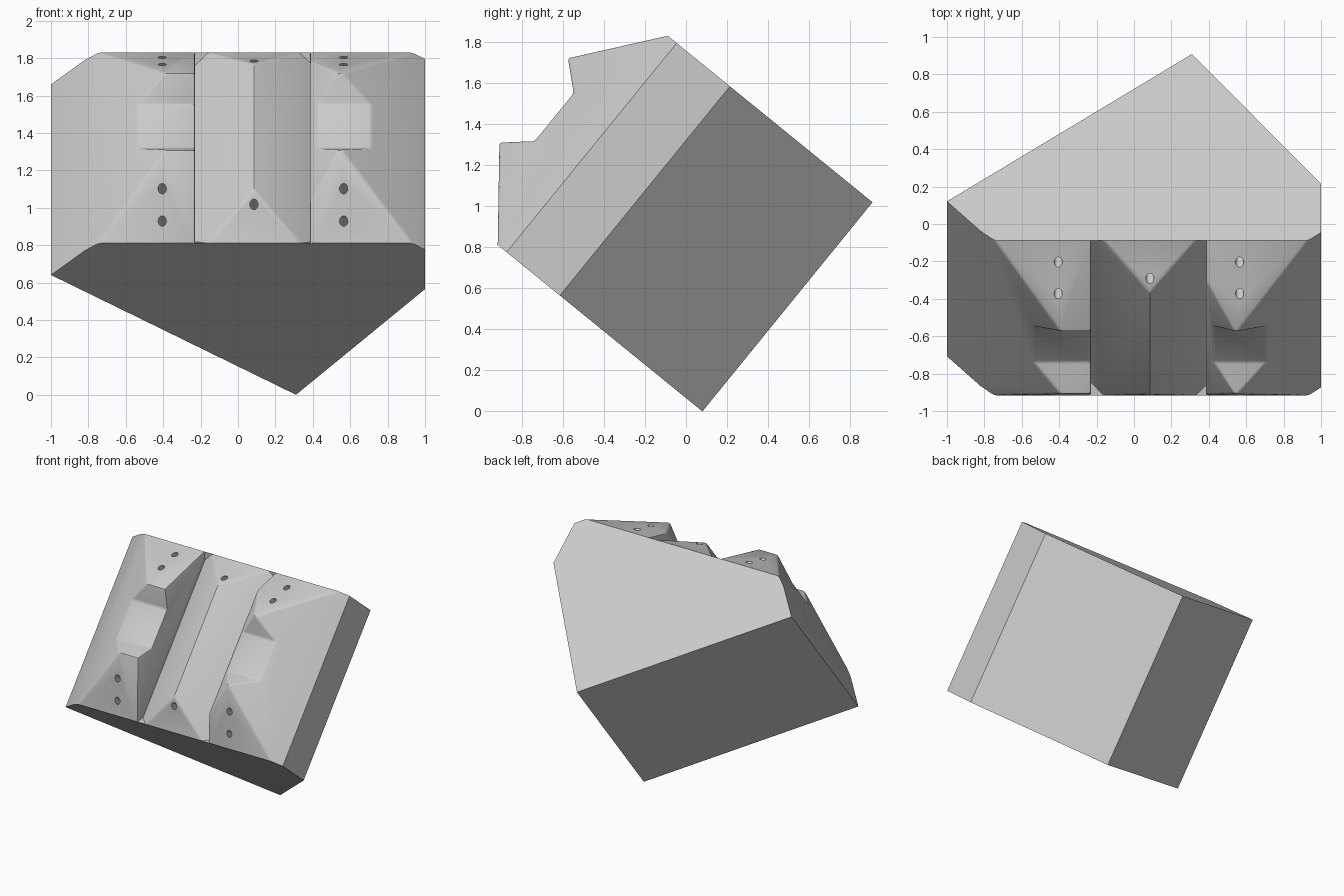
import bpy
import bmesh
from mathutils import Matrix, Vector

cube = bpy.data.objects.get("Cube")
if cube:
    bpy.data.objects.remove(cube, do_unlink=True)

LENGTH = 1.313        # block length along its tilted axis
MID = LENGTH / 2

grey = bpy.data.materials.new("plain_grey")
grey.use_nodes = True
COLOUR = (0.6, 0.6, 0.6, 1)
grey.diffuse_color = COLOUR
grey.node_tree.nodes["Principled BSDF"].inputs["Base Color"].default_value = COLOUR


def make_object(name, bm):
    bmesh.ops.recalc_face_normals(bm, faces=bm.faces)
    mesh = bpy.data.meshes.new(name)
    bm.to_mesh(mesh)
    bm.free()
    mesh.materials.append(grey)
    obj = bpy.data.objects.new(name, mesh)
    bpy.context.collection.objects.link(obj)
    return obj


def prism(name, points, sweep):
    """Extrude a closed outline along the sweep vector."""
    bm = bmesh.new()
    face = bm.faces.new([bm.verts.new(p) for p in points])
    new = bmesh.ops.extrude_face_region(bm, geom=[face])["geom"]
    bmesh.ops.translate(bm, vec=Vector(sweep),
                        verts=[v for v in new if isinstance(v, bmesh.types.BMVert)])
    return make_object(name, bm)


def combine(target, tool, operation):
    """Apply a boolean and throw the tool away."""
    mod = target.modifiers.new("cut", "BOOLEAN")
    mod.operation = operation
    mod.solver = "EXACT"
    mod.object = tool
    bpy.context.view_layer.update()
    graph = bpy.context.evaluated_depsgraph_get()
    mesh = bpy.data.meshes.new_from_object(target.evaluated_get(graph))
    target.modifiers.clear()
    target.data = mesh
    bpy.data.objects.remove(tool, do_unlink=True)


# Block cross-section: pointed back, three ridges in front
section = [(0.31, 0), (1, 0.895), (1, 1.229), (0.545, 1.6), (0.385, 1.42),
           (0.385, 1.246), (0.085, 1.462), (-0.23, 1.235), (-0.23, 1.62),
           (-0.36, 1.62), (-0.82, 1.22), (-1, 1.015)]
block = prism("faceted_block", [(x, -0.1, d) for x, d in section],
              (0, LENGTH + 0.2, 0))

# Lengthwise profile: sloping ends with a notch across the tall ridges
half = [(0, -0.1), (0, 1.285), (0.392, 1.593), (0.506, 1.464)]
profile = half + [(LENGTH - s, d) for s, d in reversed(half)]
combine(block, prism("profile_cutter", [(-1.2, s, d) for s, d in profile],
                     (2.4, 0, 0)), "INTERSECT")

# Soften the ridge and notch edges
bm = bmesh.new()
bm.from_mesh(block.data)
bmesh.ops.remove_doubles(bm, verts=bm.verts, dist=0.0005)
bmesh.ops.dissolve_limit(bm, angle_limit=0.01, verts=bm.verts, edges=bm.edges)
soft = [e for e in bm.edges if max(v.co.z for v in e.verts) > 1.3
        and len(e.link_faces) == 2 and e.calc_face_angle(0) > 0.2]
bmesh.ops.bevel(bm, geom=soft, offset=0.012, offset_type="OFFSET", segments=2,
                profile=0.5, affect="EDGES", clamp_overlap=True)
bm.to_mesh(block.data)
bm.free()

# Small rims closing the valley ends
for side in (0, 1):
    rim = [(0, 1.2), (0, 1.285), (0.085, 1.2)]
    outline = [(-0.235, LENGTH - s if side else s, d) for s, d in rim]
    combine(block, prism("end_rim", outline, (0.625, 0, 0)), "UNION")

# Bolt holes, mirrored at both ends
for x, spots in ((-0.405, (0.093, 0.229)), (0.085, (0.163,)), (0.565, (0.093, 0.229))):
    for spot in spots:
        for s in (spot, LENGTH - spot):
            hole = bmesh.new()
            bmesh.ops.create_cone(hole, cap_ends=True, segments=20, radius1=0.022,
                                  radius2=0.022, depth=0.6,
                                  matrix=Matrix.Translation((x, s, 1.5)))
            combine(block, make_object("hole_cutter", hole), "DIFFERENCE")

# Tilt the block into place
tilt = Matrix(((1, 0, 0, 0), (0, 0.631, -0.776, 0.08),
               (0, 0.776, 0.631, 0), (0, 0, 0, 1)))
block.data.transform(tilt)

bpy.ops.object.select_all(action="DESELECT")
block.select_set(True)
bpy.context.view_layer.objects.active = block
bpy.ops.object.shade_smooth_by_angle(angle=0.5)
